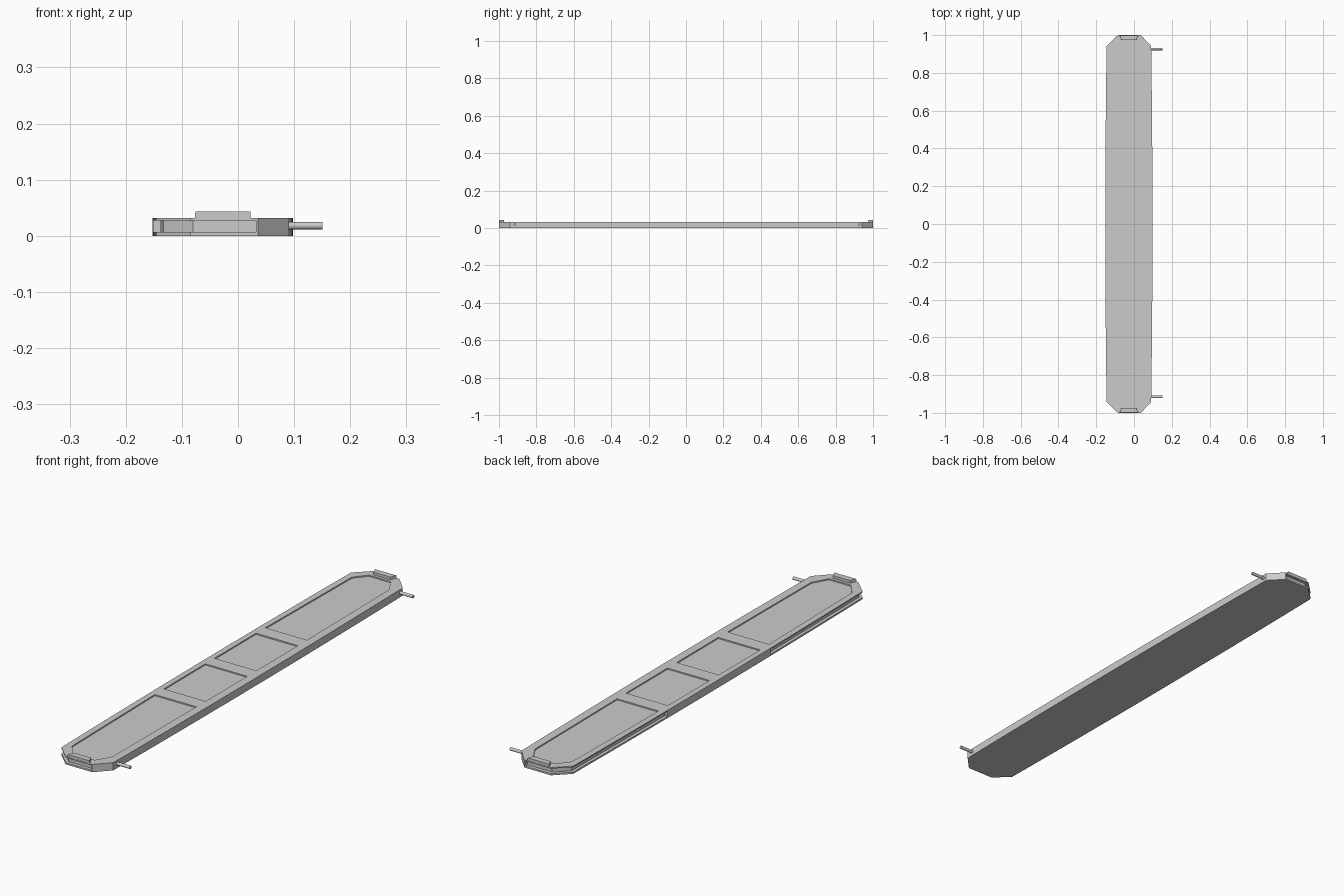
import bpy
import bmesh

if "Cube" in bpy.data.objects:
    bpy.data.objects.remove(bpy.data.objects["Cube"], do_unlink=True)

MID, TOP = -0.027, 0.032

grey = bpy.data.materials.new("light_grey")
grey.use_nodes = True
colour = (0.6, 0.6, 0.6, 1)
grey.diffuse_color = colour
grey.node_tree.nodes["Principled BSDF"].inputs["Base Color"].default_value = colour


def prism(name, points, z0, z1, sy=1, taper=1.0):
    """Extrude a plan outline from z0 to z1, optionally mirrored in y."""
    bm = bmesh.new()
    face = bm.faces.new([bm.verts.new((x, y * sy, z0)) for x, y in points])
    new = bmesh.ops.extrude_face_region(bm, geom=[face])["geom"]
    for v in new:
        if isinstance(v, bmesh.types.BMVert):
            v.co.z = z1
            v.co.x = MID + (v.co.x - MID) * taper
    bmesh.ops.recalc_face_normals(bm, faces=bm.faces)
    mesh = bpy.data.meshes.new(name)
    bm.to_mesh(mesh)
    bm.free()
    mesh.materials.append(grey)
    obj = bpy.data.objects.new(name, mesh)
    bpy.context.collection.objects.link(obj)
    return obj


def half_width(y):
    return 0.125 - 0.007 * (y / 0.94) ** 2


# Slightly bowed plank with clipped corners
ys = [0.942 * (i / 6 - 1) for i in range(13)]
outline = [(MID + half_width(y), y) for y in ys]
outline += [(0.036, 1), (-0.085, 1)]
outline += [(MID - half_width(y), y) for y in reversed(ys)]
outline += [(-0.085, -1), (0.036, -1)]
plank = prism("plank_body", outline, 0, TOP)

# Recessed top panels and the slot wrapping one long side and each end
end_panel = [(-0.127, 0.36), (0.062, 0.36), (0.058, 0.90), (0.022, 0.962),
             (-0.078, 0.962), (-0.119, 0.91)]
mid_panel = [(-0.128, 0.03), (0.063, 0.03), (0.063, 0.30), (-0.128, 0.30)]
slot = [(-0.139, 0.335), (-0.133, 0.936), (-0.080, 0.986), (0.032, 0.986),
        (0.032, 1.02), (-0.095, 1.02), (-0.17, 0.96), (-0.17, 0.335)]
cutters = []
for sy in (1, -1):
    cutters.append(prism("end_panel_cutter", end_panel, TOP - 0.005, TOP + 0.02, sy))
    cutters.append(prism("mid_panel_cutter", mid_panel, TOP - 0.005, TOP + 0.02, sy))
    cutters.append(prism("slot_cutter", slot, 0.007, 0.0275, sy))
for cutter in cutters:
    cutter.hide_render = True
    mod = plank.modifiers.new("cut", 'BOOLEAN')
    mod.operation = 'DIFFERENCE'
    mod.solver = 'EXACT'
    mod.object = cutter

# Bake the cuts and drop the cutters
graph = bpy.context.evaluated_depsgraph_get()
baked = bpy.data.meshes.new_from_object(plank.evaluated_get(graph))
plank.modifiers.clear()
plank.data = baked
for cutter in cutters:
    bpy.data.objects.remove(cutter, do_unlink=True)

# Raised lip on each end
lip = [(-0.077, 0.999), (0.023, 0.999), (0.012, 0.974), (-0.066, 0.974)]
for label, sy in (("back", 1), ("front", -1)):
    prism(label + "_lip", lip, TOP - 0.002, 0.043, sy, 0.98)

# Hinge pins on the other long side
for label, y in (("back", 0.926), ("front", -0.915)):
    bpy.ops.mesh.primitive_cylinder_add(vertices=16, radius=0.0065, depth=0.071,
                                        location=(0.1155, y, 0.018),
                                        rotation=(0, 1.5708, 0))
    pin = bpy.context.object
    pin.name = label + "_hinge_pin"
    pin.data.materials.append(grey)
    bpy.ops.object.shade_smooth_by_angle()
